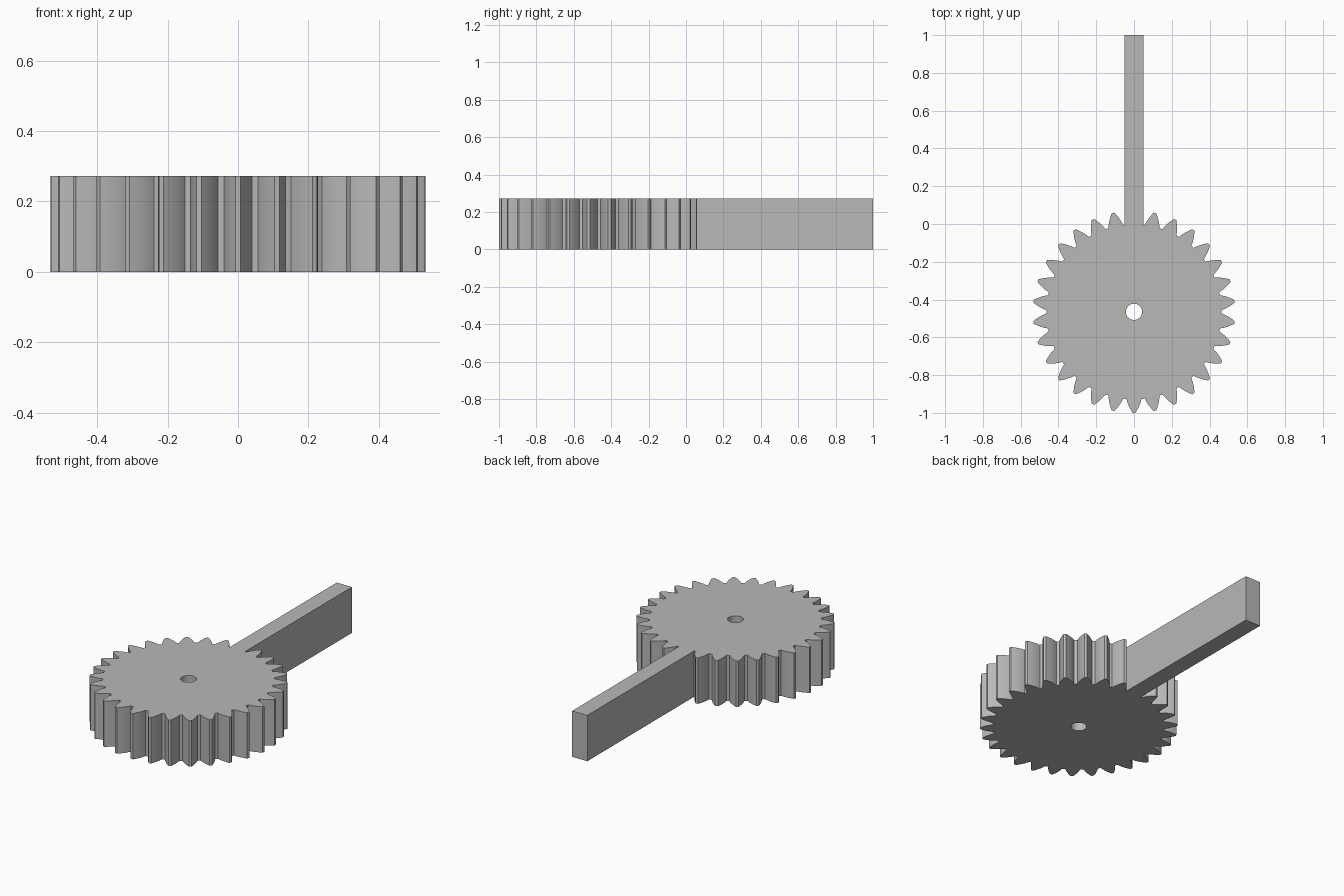
import bpy
import bmesh
from math import sin, cos, acos, tan, radians, pi

cube = bpy.data.objects.get("Cube")
if cube:
    bpy.data.objects.remove(cube, do_unlink=True)

# Main dimensions
HEIGHT = 0.273
CENTER_Y = -0.465
TEETH = 30
OUTER_R, PITCH_R, ROOT_R = 0.535, 0.5016, 0.463
HOLE_R = 0.043
ARM_HALF, ARM_END = 0.05, 1.0
PRESSURE = radians(28)
BASE_R = PITCH_R * cos(PRESSURE)
FLANK_STEPS = 6


def involute(a):
    return tan(a) - a


def half_angle(r):
    """Half the angular thickness of a tooth at radius r."""
    return pi / (2 * TEETH) + involute(PRESSURE) - involute(acos(BASE_R / r))


def polar(r, a):
    return (r * cos(a), CENTER_Y + r * sin(a))


# One tooth flank, from root to tip, as radius and angle off the tooth axis
radii = [ROOT_R + (OUTER_R - ROOT_R) * i / FLANK_STEPS for i in range(FLANK_STEPS + 1)]
flank = [(r, half_angle(r)) for r in radii]

# Outline: the arm takes the place of the tooth pointing to the back
join_y = CENTER_Y + (ROOT_R ** 2 - ARM_HALF ** 2) ** 0.5
outline = [(ARM_HALF, join_y), (ARM_HALF, ARM_END),
           (-ARM_HALF, ARM_END), (-ARM_HALF, join_y)]
for tooth in range(1, TEETH):
    axis = pi / 2 + tooth * 2 * pi / TEETH
    outline += [polar(r, axis - a) for r, a in flank]
    outline += [polar(r, axis + a) for r, a in reversed(flank)]

# Axle hole
hole = [polar(HOLE_R, 2 * pi * i / 32) for i in range(32)]

# Fill the profile and extrude it to full height
bm = bmesh.new()
edges = []
for loop in (outline, hole):
    verts = [bm.verts.new((x, y, 0)) for x, y in loop]
    edges += [bm.edges.new((v, verts[i - 1])) for i, v in enumerate(verts)]
bmesh.ops.triangle_fill(bm, use_beauty=True, use_dissolve=False, edges=edges,
                        normal=(0, 0, 1))
raised = bmesh.ops.extrude_face_region(bm, geom=bm.faces[:], use_keep_orig=True)
top = [g for g in raised["geom"] if isinstance(g, bmesh.types.BMVert)]
bmesh.ops.translate(bm, verts=top, vec=(0, 0, HEIGHT))
bmesh.ops.recalc_face_normals(bm, faces=bm.faces[:])

mesh = bpy.data.meshes.new("gear_with_arm")
bm.to_mesh(mesh)
bm.free()
gear = bpy.data.objects.new("gear_with_arm", mesh)
bpy.context.collection.objects.link(gear)

# Plain grey material
grey = bpy.data.materials.new("plain_grey")
grey.use_nodes = True
color = (0.48, 0.48, 0.48, 1)
grey.diffuse_color = color
grey.node_tree.nodes["Principled BSDF"].inputs["Base Color"].default_value = color
mesh.materials.append(grey)

# Smooth the flanks and hole, keep the corners sharp
bpy.ops.object.select_all(action="DESELECT")
gear.select_set(True)
bpy.context.view_layer.objects.active = gear
bpy.ops.object.shade_smooth_by_angle(angle=radians(25))
